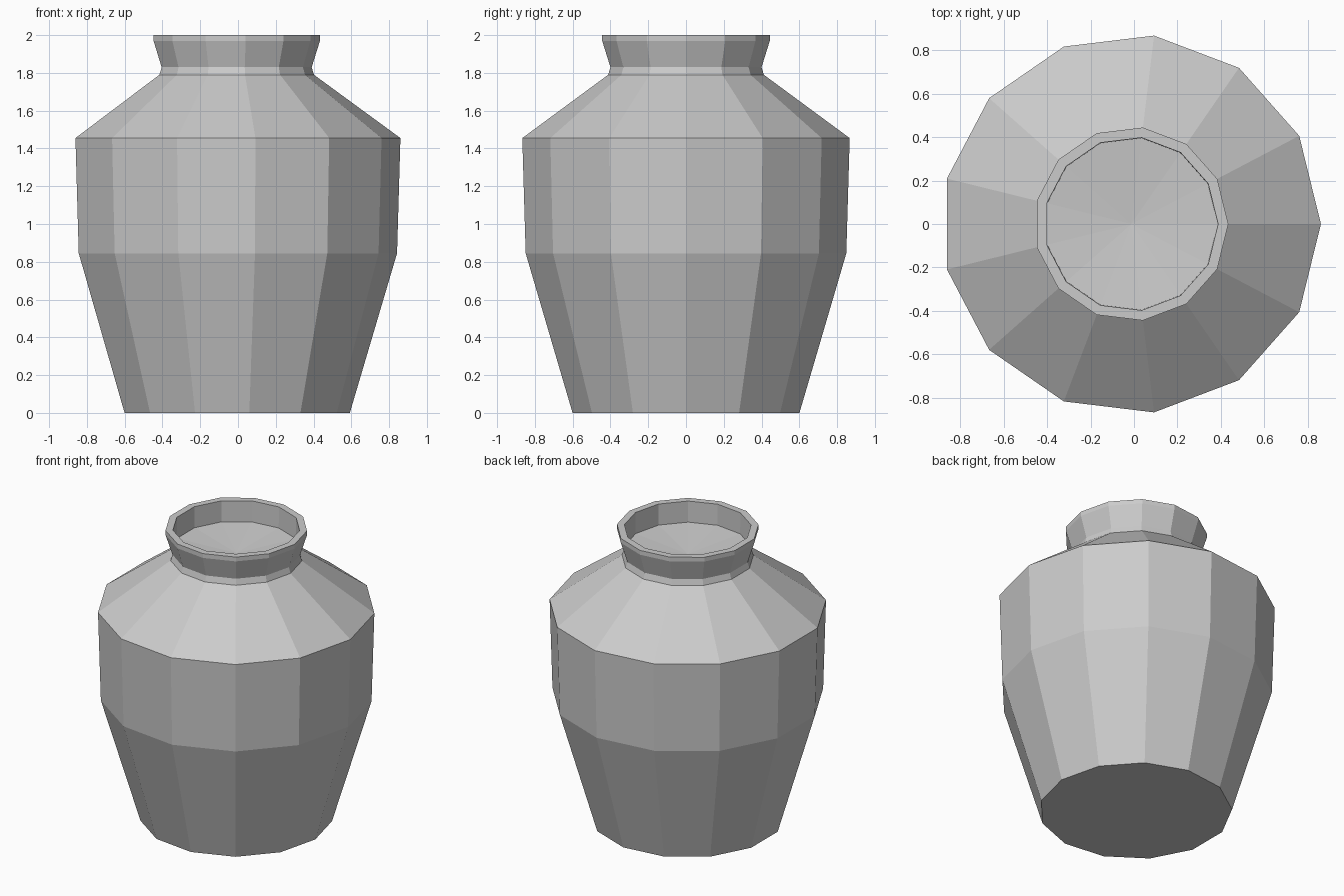
import bpy, bmesh, math

if "Cube" in bpy.data.objects:
    bpy.data.objects.remove(bpy.data.objects["Cube"])

SIDES = 13
CENTRE_X = -0.013  # odd-sided ring, shifted so its bounds are centred


def lathe(name, profile):
    """Spin (radius, z) points into a faceted solid; radius 0 makes a tip."""
    bm = bmesh.new()
    rings = []
    for r, z in profile:
        if r == 0:
            rings.append([bm.verts.new((CENTRE_X, 0, z))] * SIDES)
        else:
            rings.append([bm.verts.new((CENTRE_X + r * math.cos(i * math.tau / SIDES),
                                        r * math.sin(i * math.tau / SIDES), z))
                          for i in range(SIDES)])
    for a, b in zip(rings, rings[1:]):
        for i in range(SIDES):
            j = (i + 1) % SIDES
            quad = dict.fromkeys((a[i], a[j], b[j], b[i]))
            bm.faces.new(list(quad))
    # flat base
    bm.faces.new(rings[0][::-1])
    bmesh.ops.recalc_face_normals(bm, faces=bm.faces)
    mesh = bpy.data.meshes.new(name)
    bm.to_mesh(mesh)
    bm.free()
    obj = bpy.data.objects.new(name, mesh)
    bpy.context.collection.objects.link(obj)
    return obj


# Jar: base, belly, shoulder, neck, flared lip, then the inner wall and shallow bowl
lathe("jar", [
    (0.605, 0.0), (0.855, 0.845), (0.873, 1.455),
    (0.415, 1.79), (0.403, 1.83), (0.447, 1.97), (0.447, 2.0),
    (0.40, 2.0), (0.398, 1.855), (0, 1.82),
])
